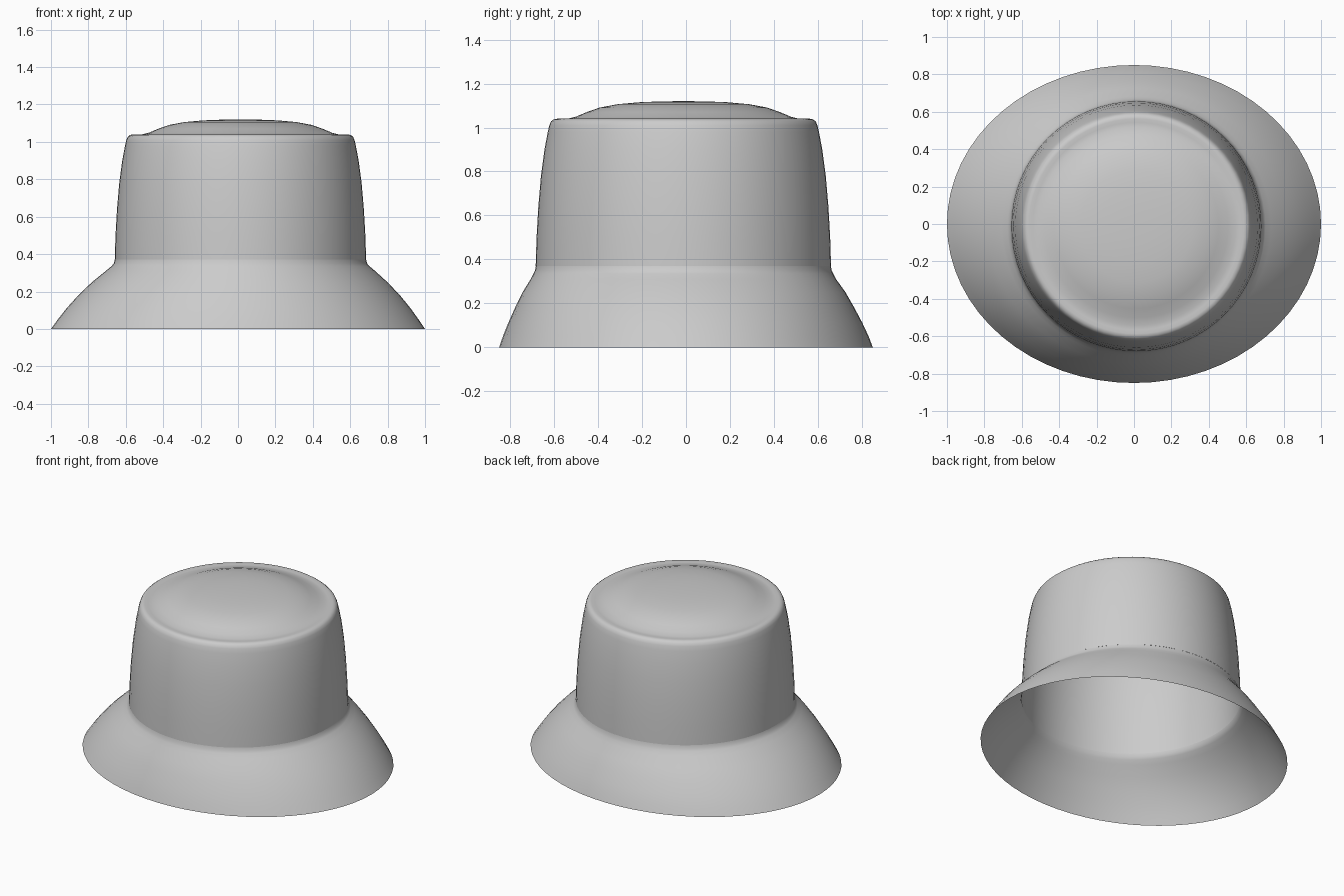
import bpy, bmesh, math

if "Cube" in bpy.data.objects:
    bpy.data.objects.remove(bpy.data.objects["Cube"])

SEGMENTS = 64


def loft(name, rings, cap_z=None):
    """Skin a stack of ellipses: (x radius, y radius, z, x centre, y centre)."""
    bm = bmesh.new()
    loops = []
    for rx, ry, z, cx, cy in rings:
        loops.append([bm.verts.new((cx + rx * math.cos(2 * math.pi * i / SEGMENTS),
                                    cy + ry * math.sin(2 * math.pi * i / SEGMENTS), z))
                      for i in range(SEGMENTS)])
    for a, b in zip(loops, loops[1:]):
        for i in range(SEGMENTS):
            j = (i + 1) % SEGMENTS
            bm.faces.new((a[i], a[j], b[j], b[i]))
    if cap_z is not None:
        tip = bm.verts.new((rings[-1][3], rings[-1][4], cap_z))
        for i in range(SEGMENTS):
            bm.faces.new((loops[-1][i], loops[-1][(i + 1) % SEGMENTS], tip))
    mesh = bpy.data.meshes.new(name)
    bm.to_mesh(mesh)
    bm.free()
    obj = bpy.data.objects.new(name, mesh)
    bpy.context.collection.objects.link(obj)
    for poly in mesh.polygons:
        poly.use_smooth = True
    return obj


# Flared oval brim, open underneath
CX, CY = 0.013, -0.012
loft("brim", [
    (1.0, 0.85, 0.0, 0, 0),
    (0.965, 0.832, 0.05, 0.001, -0.001),
    (0.92, 0.806, 0.11, 0.003, -0.003),
    (0.86, 0.772, 0.18, 0.006, -0.006),
    (0.79, 0.735, 0.25, 0.009, -0.009),
    (0.72, 0.695, 0.31, CX, CY),
    (0.69, 0.682, 0.335, CX, CY),
    (0.677, 0.675, 0.35, CX, CY),
    (0.672, 0.671, 0.37, CX, CY),
])

# Tapered crown with a rounded rim, shallow groove and domed top
crown = [(0.672, 0.37), (0.668, 0.5), (0.66, 0.64), (0.648, 0.78), (0.632, 0.9),
         (0.617, 0.98), (0.61, 1.01), (0.602, 1.028), (0.59, 1.037), (0.575, 1.04),
         (0.555, 1.037), (0.53, 1.039), (0.49, 1.049), (0.44, 1.07), (0.38, 1.091),
         (0.3, 1.106), (0.2, 1.115), (0.1, 1.119)]
loft("crown", [(r, r, z, CX, CY) for r, z in crown], cap_z=1.12)
